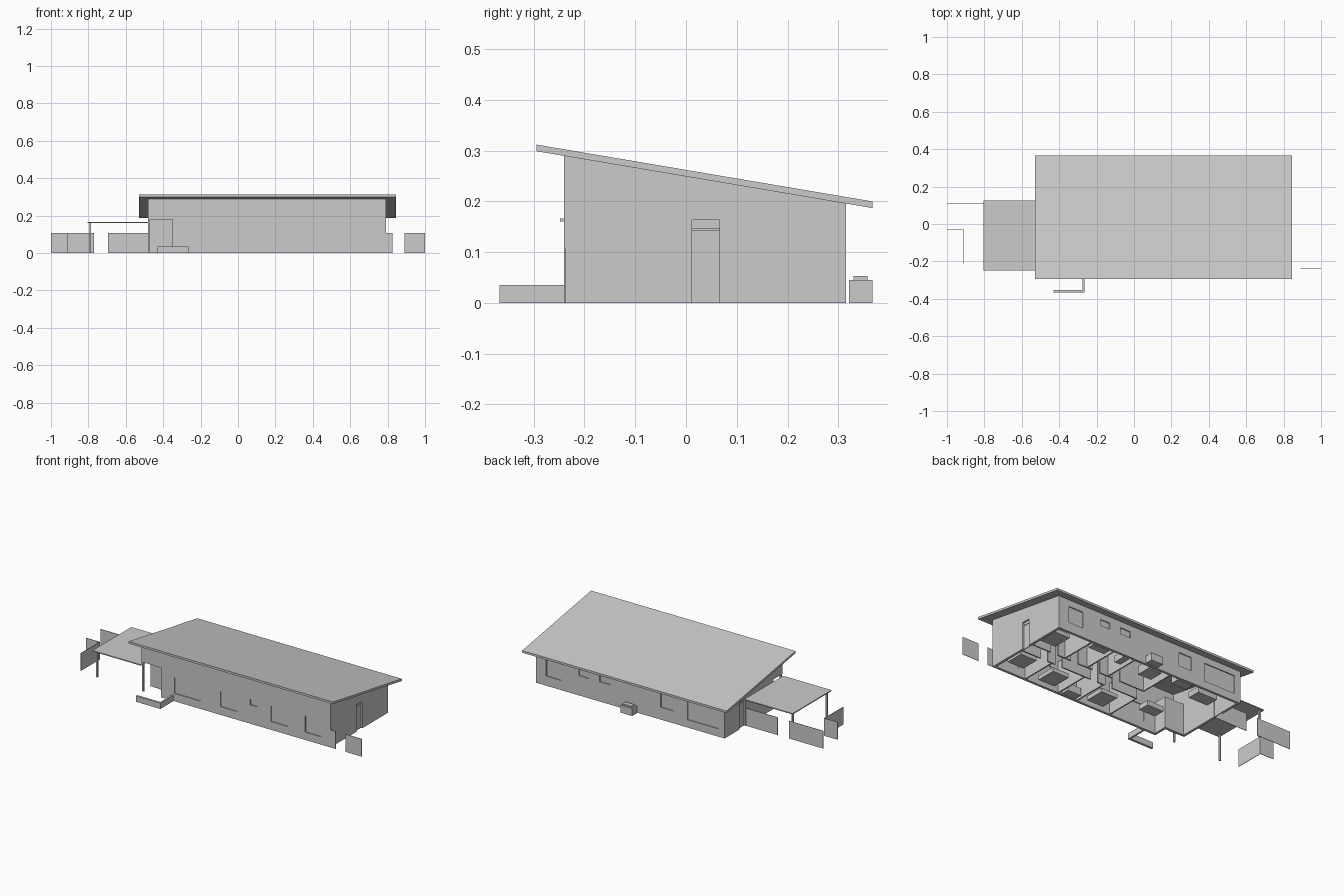
import bpy, bmesh

X0, X1, Y0, Y1 = -0.48, 0.79, -0.24, 0.315    # house footprint
T = 0.015                                     # outer wall thickness


def finish(name, bm):
    bmesh.ops.recalc_face_normals(bm, faces=bm.faces[:])
    me = bpy.data.meshes.new(name)
    bm.to_mesh(me)
    bm.free()
    ob = bpy.data.objects.new(name, me)
    bpy.context.collection.objects.link(ob)
    return ob


def add_box(bm, x0, x1, y0, y1, z0, z1):
    vs = bmesh.ops.create_cube(bm, size=1)["verts"]
    for v in vs:
        v.co = (x1 if v.co.x > 0 else x0, y1 if v.co.y > 0 else y0, z1 if v.co.z > 0 else z0)


def boxes(name, items):
    bm = bmesh.new()
    for b in items:
        add_box(bm, *b)
    return finish(name, bm)


def prism(name, yz, x0, x1):
    """Extrude a side profile of (y, z) points along x."""
    bm = bmesh.new()
    f = bm.faces.new([bm.verts.new((x0, y, z)) for y, z in yz])
    r = bmesh.ops.extrude_face_region(bm, geom=[f])
    for v in r["geom"]:
        if isinstance(v, bmesh.types.BMVert):
            v.co.x = x1
    return finish(name, bm)


def cut(target, cutter):
    m = target.modifiers.new("cut", "BOOLEAN")
    m.operation, m.solver, m.object = "DIFFERENCE", "EXACT", cutter
    bpy.context.view_layer.objects.active = target
    bpy.ops.object.modifier_apply(modifier=m.name)
    bpy.data.objects.remove(cutter)


# Openings: (x0, x1, z0, z1) on long walls, (y0, y1, z0, z1) on end walls
front = [(-0.26, -0.085, 0.047, 0.145), (0.05, 0.163, 0.05, 0.144), (0.25, 0.30, 0.115, 0.147),
         (0.39, 0.505, 0.05, 0.144), (0.62, 0.727, 0.047, 0.145)]
back = [(0.62, 0.72, 0.058, 0.156), (0.433, 0.50, 0.12, 0.158), (0.29, 0.36, 0.12, 0.158),
        (-0.138, -0.05, 0.075, 0.157), (-0.44, -0.23, 0.047, 0.157)]

# Outer walls: sloped shell, hollowed, with openings and a corner porch
walls = prism("outer_walls", [(Y0, 0), (Y1, 0), (Y1, 0.196), (Y0, 0.29)], X0, X1)
cut(walls, boxes("cut_inside", [(X0 + T, X1 - T, Y0 + T, Y1 - T, -0.1, 0.5)]))
holes = [(a, b, Y0 - 0.05, Y0 + 0.05, c, d) for a, b, c, d in front]
holes += [(a, b, Y1 - 0.05, Y1 + 0.05, c, d) for a, b, c, d in back]
holes += [(X1 - 0.05, X1 + 0.05, 0.012, 0.066, -0.05, 0.163),
          (X0 - 0.05, X0 + 0.05, 0.115, 0.17, -0.05, 0.163),
          (X0 - 0.05, -0.35, Y0 - 0.05, -0.155, -0.05, 0.18)]
cut(walls, boxes("cut_openings", holes))

# Window panes set slightly back
boxes("front_windows", [(a, b, Y0 + 0.006, Y0 + 0.01, c, d) for a, b, c, d in front])
boxes("back_windows", [(a, b, Y1 - 0.01, Y1 - 0.006, c, d) for a, b, c, d in back])

# End doors with a panel above
for name, x, y in (("right_door", X1 - 0.013, 0.012), ("left_door", X0 + 0.01, 0.115)):
    boxes(name, [(x, x + 0.004, y, y + 0.054, 0, 0.144),
                 (x, x + 0.004, y, y + 0.054, 0.147, 0.163)])

# Corner porch: back wall, side wall, ceiling, door
boxes("porch_walls", [(X0, -0.335, -0.155, -0.14, 0, 0.19),
                      (-0.35, -0.335, Y0 + T, -0.155, 0, 0.19)])
boxes("porch_ceiling", [(X0 + T, -0.35, Y0 + T, -0.155, 0.18, 0.185)])
boxes("porch_door", [(-0.43, -0.37, -0.158, -0.155, 0, 0.145)])

# Sloped roof
prism("roof", [(-0.295, 0.299), (0.367, 0.187), (0.367, 0.2), (-0.295, 0.312)], -0.53, 0.845)

# Carport with posts
boxes("carport_roof", [(-0.805, X0, -0.248, 0.125, 0.16, 0.166)])
boxes("carport_posts", [(x - 0.005, x + 0.005, y - 0.005, y + 0.005, 0, 0.16)
                        for x, y in ((-0.79, -0.225), (-0.79, 0.105))])
boxes("porch_post", [(-0.48, -0.47, -0.235, -0.225, 0, 0.18)])

# Fences
F, H = 0.0015, 0.107
boxes("left_fences", [(-1.0, -0.77, 0.11 - F, 0.11 + F, 0, H), (-0.695, X0, 0.11 - F, 0.11 + F, 0, H),
                      (-1.0, -0.91, -0.03 - F, -0.03 + F, 0, H), (-0.91 - F, -0.91 + F, -0.21, -0.03, 0, H)])
boxes("right_fences", [(X1, 0.825, Y0, Y0 + 2 * F, 0, H), (0.89, 1.0, Y0, Y0 + 2 * F, 0, H)])

# Low garden wall
boxes("garden_wall", [(-0.43, -0.265, -0.367, -0.353, 0, 0.035),
                      (-0.275, -0.265, -0.353, Y0, 0, 0.035)])

# Outdoor unit
boxes("outdoor_unit", [(0.105, 0.185, 0.321, 0.367, 0, 0.045), (0.115, 0.175, 0.33, 0.358, 0.045, 0.053)])

# Interior partitions either side of a central corridor
P = 0.004
inner = [(x - P, x + P, Y0 + T, -0.005, 0, 0.19) for x in (-0.02, 0.21, 0.34, 0.57)]
inner += [(x - P, x + P, 0.08, Y1 - T, 0, 0.19) for x in (0.0, 0.25, 0.395, 0.55)]
for y, start, doors in ((-0.005, -0.02, (0.15, 0.25, 0.50, 0.60)), (0.08, 0.0, (0.17, 0.31, 0.46, 0.60))):
    for d in doors:                               # wall runs between doorways
        inner.append((start, d, y - P, y + P, 0, 0.19))
        start = d + 0.05
    inner.append((start, X1 - T, y - P, y + P, 0, 0.19))
boxes("inner_walls", inner)

# Furniture
boxes("beds", [(0.66, 0.76, 0.13, 0.25, 0.01, 0.035), (0.64, 0.75, -0.16, -0.05, 0.01, 0.035),
               (0.39, 0.5, -0.2, -0.08, 0.01, 0.035), (0.05, 0.16, -0.2, -0.08, 0.01, 0.035)])
boxes("living_furniture", [(-0.37, -0.24, 0.17, 0.25, 0.01, 0.045), (-0.16, -0.06, 0.24, 0.295, 0, 0.06),
                           (-0.23, -0.12, -0.1, -0.03, 0.01, 0.04), (0.05, 0.14, 0.2, 0.29, 0, 0.05)])
boxes("bathroom_fittings", [(0.28, 0.32, 0.22, 0.29, 0, 0.04), (0.42, 0.53, 0.25, 0.295, 0, 0.045),
                            (0.23, 0.32, -0.22, -0.17, 0, 0.045)])
